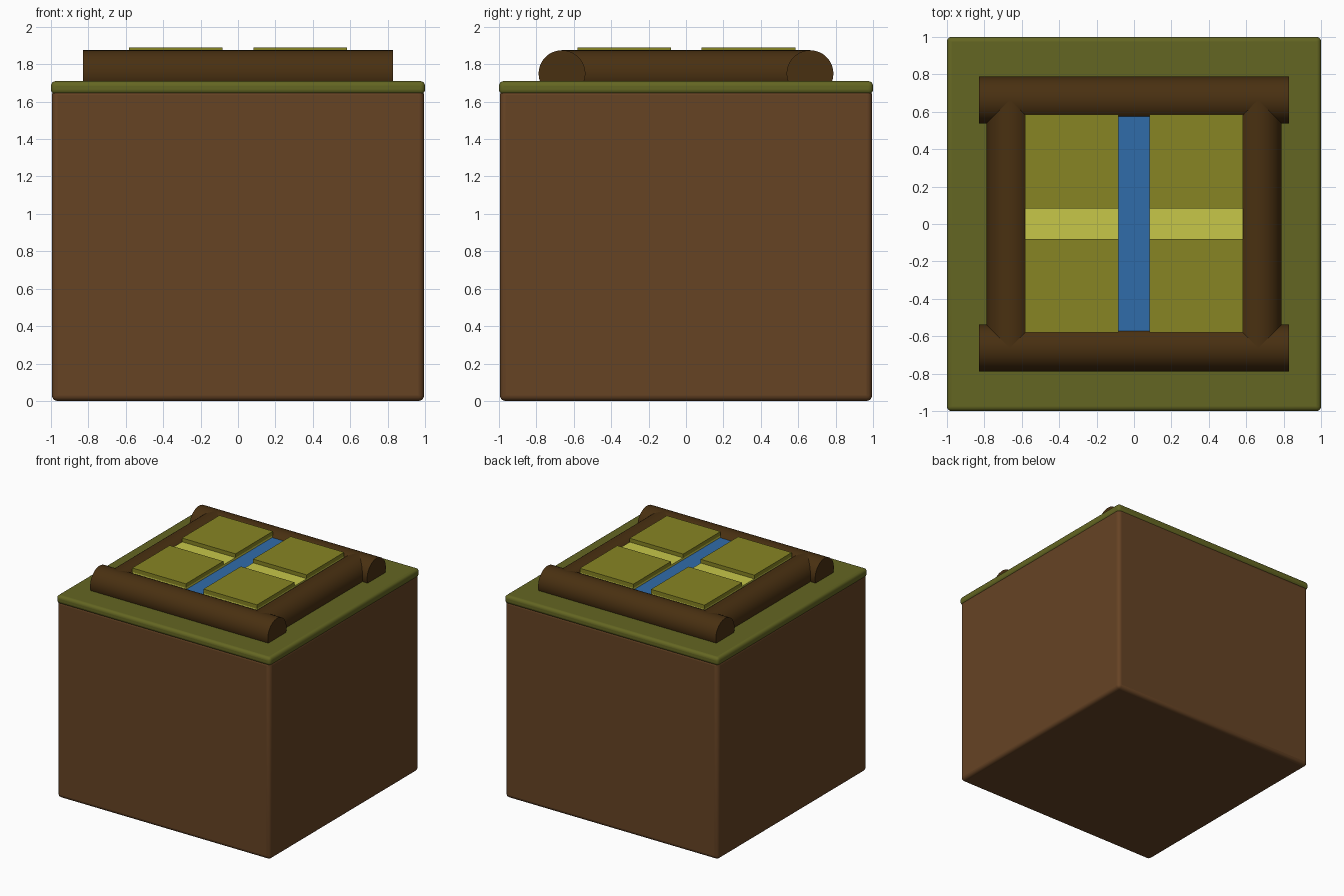
import bpy
import math

cube = bpy.data.objects.get("Cube")
if cube:
    bpy.data.objects.remove(cube, do_unlink=True)


def material(name, rgb):
    # 8-bit sRGB to linear
    lin = [(c / 255 / 12.92) if c < 11 else ((c / 255 + 0.055) / 1.055) ** 2.4 for c in rgb]
    m = bpy.data.materials.new(name)
    m.use_nodes = True
    m.diffuse_color = (*lin, 1)
    bsdf = m.node_tree.nodes["Principled BSDF"]
    bsdf.inputs["Base Color"].default_value = (*lin, 1)
    bsdf.inputs["Roughness"].default_value = 0.9
    return m


DIRT = material("dirt brown", (102, 67, 36))
GRASS = material("grass green", (100, 102, 34))
WOOD = material("dark wood", (73, 48, 17))
CROP = material("crop olive", (135, 133, 36))
FIELD = material("field yellow green", (199, 199, 73))
WATER = material("water blue", (48, 108, 170))


def box(name, lo, hi, mat, bevel=0):
    bpy.ops.mesh.primitive_cube_add(size=1, location=[(a + b) / 2 for a, b in zip(lo, hi)])
    ob = bpy.context.object
    ob.name = name
    ob.scale = [b - a for a, b in zip(lo, hi)]
    bpy.ops.object.transform_apply(location=False, rotation=False, scale=True)
    ob.data.materials.append(mat)
    if bevel:
        mod = ob.modifiers.new("rounded_edges", 'BEVEL')
        mod.width = bevel
        mod.segments = 4
        bpy.ops.object.shade_smooth_by_angle(angle=math.radians(35))
    return ob


def log(name, loc, length, rot):
    bpy.ops.mesh.primitive_cylinder_add(vertices=48, radius=0.125, depth=length,
                                        location=loc, rotation=rot)
    ob = bpy.context.object
    ob.name = name
    ob.data.materials.append(WOOD)
    bpy.ops.object.shade_smooth_by_angle(angle=math.radians(35))


# Ground block and grass layer
box("dirt_block", (-0.995, -0.995, 0), (0.995, 0.995, 1.665), DIRT, 0.03)
box("grass_layer", (-1, -1, 1.64), (1, 1, 1.71), GRASS, 0.025)

# Log frame around the field
for s, end, side in ((-1, "front", "right"), (1, "back", "left")):
    log(end + "_log", (0, s * 0.663, 1.75), 1.66, (0, math.pi / 2, 0))
    log(side + "_log", (s * 0.663, 0, 1.75), 1.33, (math.pi / 2, 0, 0))

# Water channel down the middle
box("water_channel", (-0.085, -0.572, 1.70), (0.085, 0.575, 1.84), WATER)

# Two field beds, each with two raised crop plots
for x0, x1, side in ((-0.582, -0.083, "right"), (0.083, 0.582, "left")):
    box(side + "_field_bed", (x0, -0.578, 1.70), (x1, 0.582, 1.858), FIELD)
    for y0, y1, end in ((-0.578, -0.08, "front"), (0.085, 0.584, "back")):
        box(f"{end}_{side}_crop_plot", (x0 - 0.001, y0 - 0.001, 1.857),
            (x1 + 0.001, y1 + 0.001, 1.89), CROP)
